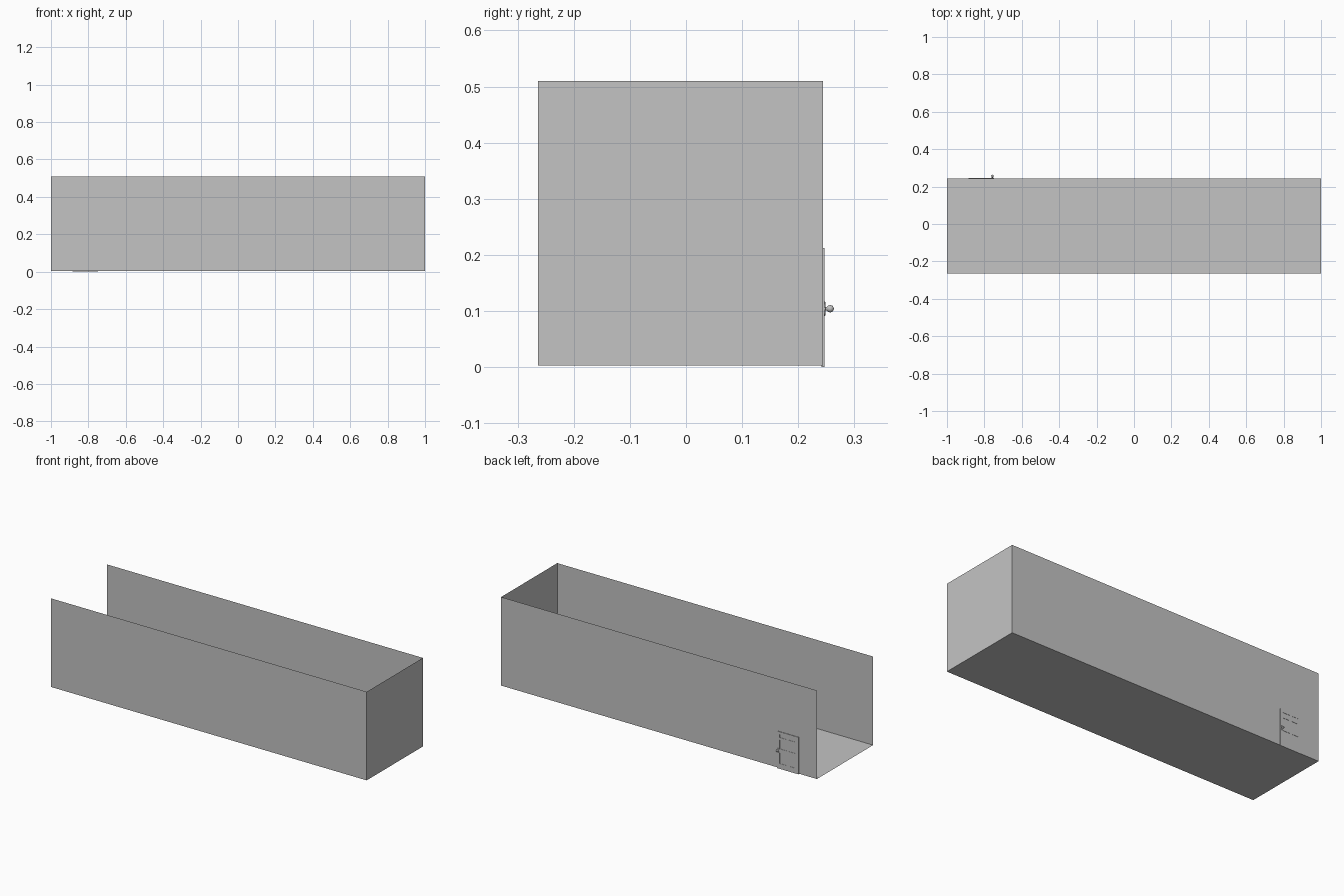
import bpy, bmesh, math
from mathutils import Matrix, Vector

if "Cube" in bpy.data.objects:
    bpy.data.objects.remove(bpy.data.objects["Cube"])

grey = bpy.data.materials.new("plain_grey")
grey.diffuse_color = (0.55, 0.55, 0.55, 1)
grey.use_nodes = True
grey.node_tree.nodes["Principled BSDF"].inputs["Base Color"].default_value = grey.diffuse_color

X0, X1 = -1.0, 1.0          # open end, closed end
Y0, Y1 = -0.264, 0.244      # front and back walls
Z0, Z1 = 0.003, 0.51        # floor and wall top


def finish(name, bm):
    mesh = bpy.data.meshes.new(name)
    bm.to_mesh(mesh)
    bm.free()
    mesh.materials.append(grey)
    ob = bpy.data.objects.new(name, mesh)
    bpy.context.collection.objects.link(ob)
    return ob


def sheet(name, corners):
    bm = bmesh.new()
    bm.faces.new([bm.verts.new(c) for c in corners])
    return finish(name, bm)


def add_box(bm, lo, hi):
    lo, hi = Vector(lo), Vector(hi)
    m = Matrix.Translation((lo + hi) / 2) @ Matrix.Diagonal((*(hi - lo), 1))
    bmesh.ops.create_cube(bm, size=1, matrix=m)


# Thin shell: floor, two long walls and one end wall, open above and at one end
sheet("floor", [(X0, Y0, Z0), (X1, Y0, Z0), (X1, Y1, Z0), (X0, Y1, Z0)])
sheet("front_wall", [(X0, Y0, Z0), (X1, Y0, Z0), (X1, Y0, Z1), (X0, Y0, Z1)])
sheet("back_wall", [(X1, Y1, Z0), (X0, Y1, Z0), (X0, Y1, Z1), (X1, Y1, Z1)])
sheet("end_wall", [(X1, Y0, Z0), (X1, Y1, Z0), (X1, Y1, Z1), (X1, Y0, Z1)])

# Door slab set in the back wall, with raised stiles and rails
DX0, DX1, DZ = -0.885, -0.748, 0.212
bm = bmesh.new()
add_box(bm, (DX0, 0.2415, 0), (DX1, 0.2455, DZ))
finish("door_slab", bm)

bm = bmesh.new()
mid = (DX0 + DX1) / 2
for x, w in ((DX0, 0.018), (mid - 0.008, 0.016), (DX1 - 0.018, 0.018)):
    add_box(bm, (x, 0.245, 0), (x + w, 0.247, DZ))
for z, h in ((0, 0.03), (0.092, 0.022), (0.165, 0.014), (DZ - 0.016, 0.016)):
    for a, b in ((DX0 + 0.018, mid - 0.008), (mid + 0.008, DX1 - 0.018)):
        add_box(bm, (a, 0.245, z), (b, 0.247, z + h))
finish("door_frame", bm)

# Door knob: one turned profile of plate, neck and ball
profile = [(0, 0.245), (0.013, 0.245), (0.013, 0.2475), (0.011, 0.249),
           (0.003, 0.249), (0.003, 0.251)]
for i in range(1, 9):
    a = math.radians(155 - i * 155 / 8)
    profile.append((0.0065 * math.sin(a), 0.257 + 0.0065 * math.cos(a)))
bm = bmesh.new()
verts = [bm.verts.new((r, y, 0)) for r, y in profile]
edges = [bm.edges.new(p) for p in zip(verts, verts[1:])]
bmesh.ops.spin(bm, geom=verts + edges, axis=(0, 1, 0), cent=(0, 0, 0),
               angle=math.tau, steps=16)
bmesh.ops.remove_doubles(bm, verts=bm.verts[:], dist=0.0001)
bmesh.ops.recalc_face_normals(bm, faces=bm.faces[:])
bmesh.ops.scale(bm, vec=(0.5, 1, 1), verts=[v for v in bm.verts if v.co.y < 0.2495])
bmesh.ops.translate(bm, vec=(-0.757, 0, 0.104), verts=bm.verts[:])
knob = finish("door_knob", bm)
bpy.context.view_layer.objects.active = knob
knob.select_set(True)
bpy.ops.object.shade_smooth_by_angle(angle=math.radians(35))
